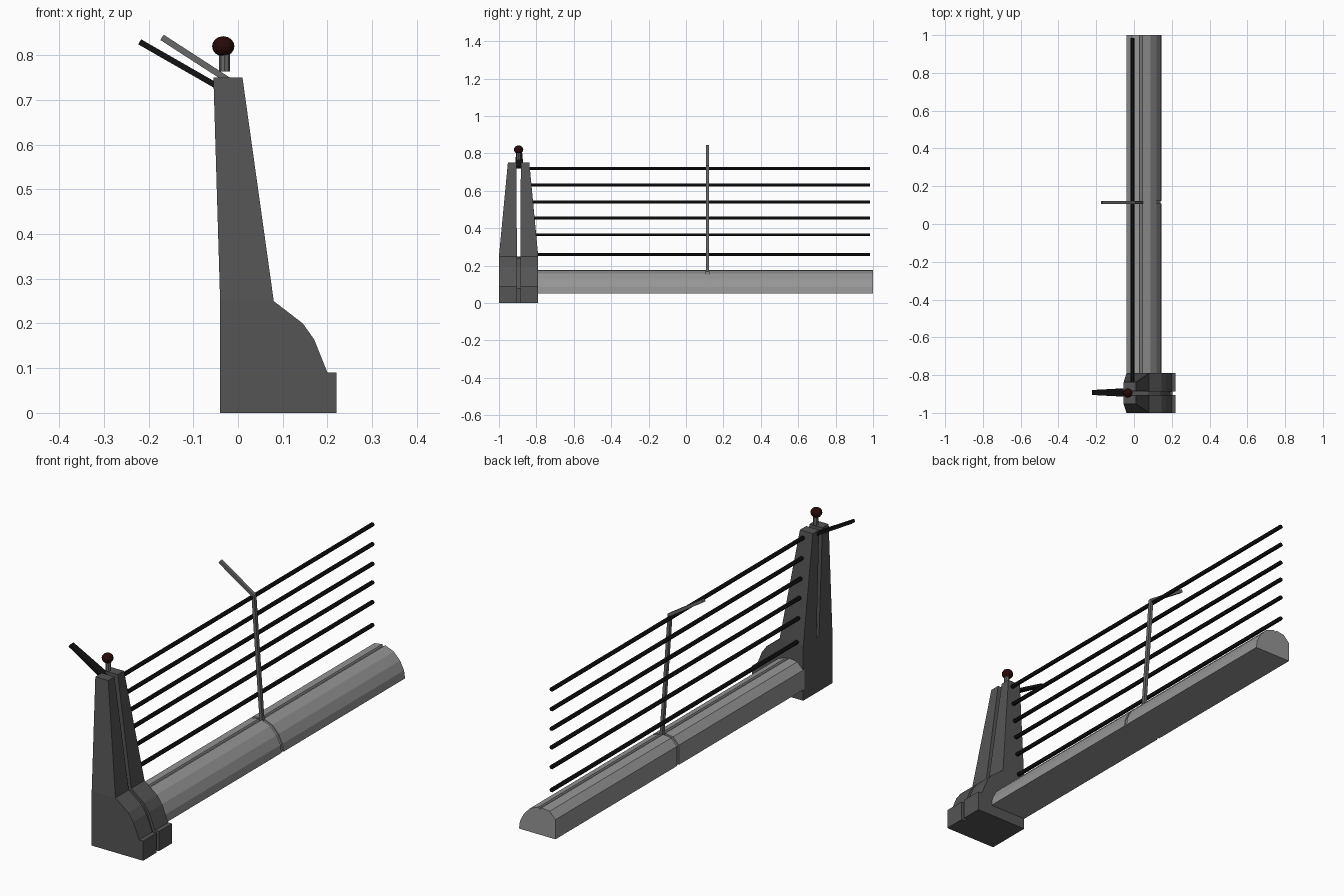
import bpy, bmesh, math
from mathutils import Vector

if "Cube" in bpy.data.objects:
    bpy.data.objects.remove(bpy.data.objects["Cube"])


def material(name, r, g, b):
    m = bpy.data.materials.new(name)
    m.diffuse_color = (r, g, b, 1)
    m.use_nodes = True
    m.node_tree.nodes["Principled BSDF"].inputs["Base Color"].default_value = m.diffuse_color
    return m


CONCRETE = material("light_concrete", 0.3, 0.3, 0.3)
DARK = material("dark_concrete", 0.09, 0.09, 0.09)
METAL = material("grey_metal", 0.14, 0.14, 0.14)
BLACK = material("black_metal", 0.006, 0.006, 0.006)
RED = material("dark_red", 0.02, 0.003, 0.003)


def build(name, verts, faces, mat):
    mesh = bpy.data.meshes.new(name)
    mesh.from_pydata([tuple(v) for v in verts], [], faces)
    bm = bmesh.new()
    bm.from_mesh(mesh)
    bmesh.ops.recalc_face_normals(bm, faces=bm.faces)
    bm.to_mesh(mesh)
    bm.free()
    mesh.materials.append(mat)
    ob = bpy.data.objects.new(name, mesh)
    bpy.context.collection.objects.link(ob)
    return ob


def loft(name, rings, mat):
    n = len(rings[0])
    faces = [list(range(n)), [(len(rings) - 1) * n + i for i in range(n)]]
    for r in range(len(rings) - 1):
        for i in range(n):
            j = (i + 1) % n
            faces.append([r * n + i, r * n + j, (r + 1) * n + j, (r + 1) * n + i])
    return build(name, [v for ring in rings for v in ring], faces, mat)


def prism(name, profile, y0, y1, mat):
    return loft(name, [[(x, y, z) for x, z in profile] for y in (y0, y1)], mat)


def bar(name, path, y, widths, thick, mat):
    # mitred flat bar following a path in the xz plane
    pts = [Vector(p) for p in path]
    rings = []
    for i, p in enumerate(pts):
        dirs = []
        if i > 0:
            dirs.append((p - pts[i - 1]).normalized())
        if i < len(pts) - 1:
            dirs.append((pts[i + 1] - p).normalized())
        d = sum(dirs, Vector((0, 0))).normalized()
        n = Vector((-d.y, d.x)) * thick / 2 / d.dot(dirs[0])
        w = widths[i] / 2
        rings.append([(p.x + s * n.x, y + t * w, p.y + s * n.y)
                      for s, t in ((1, 1), (1, -1), (-1, -1), (-1, 1))])
    return loft(name, rings, mat)


YC = -0.895


def half_width(z):
    return 0.105 - 0.0475 * max(0, z - 0.25) / 0.5


# end post: two mirrored halves with an open slot between them
post = [(-0.04, 0), (0.22, 0), (0.22, 0.09), (0.2, 0.09), (0.17, 0.165),
        (0.145, 0.2), (0.08, 0.25), (0.01, 0.75), (-0.055, 0.75), (-0.04, 0.25)]
n = len(post)
for side, name in ((-1, "post_front_half"), (1, "post_back_half")):
    outer = [(x, YC + side * half_width(z), z) for x, z in post]
    inner = [(x, YC + side * (0.009 + 0.006 * max(0, z - 0.25)), z) for x, z in post]
    faces = []
    for o in (0, n):
        faces += [[o + i for i in (0, 1, 2, 3, 4, 5, 6, 9)], [o + i for i in (6, 7, 8, 9)]]
    faces += [[i, (i + 1) % n, n + (i + 1) % n, n + i] for i in range(n)]
    build(name, outer + inner, faces, DARK)

# recessed core filling the lower part of the slot
core = [(-0.04, 0), (0.205, 0), (0.205, 0.08), (0.19, 0.08), (0.16, 0.16),
        (0.138, 0.192), (0.075, 0.24), (-0.04, 0.25)]
prism("post_core", core, YC - 0.01, YC + 0.01, DARK)

# barrier: rounded low-poly section with a shallow top groove, in two lengths
barrier = [(-0.04, 0.05), (0.145, 0.05), (0.14, 0.085), (0.12, 0.125), (0.088, 0.158),
           (0.045, 0.175), (0.042, 0.168), (0.033, 0.168), (0.03, 0.176),
           (-0.01, 0.17), (-0.04, 0.14)]
prism("barrier_near", barrier, -0.8, 0.108, CONCRETE)
prism("barrier_far", barrier, 0.122, 1.0, CONCRETE)
joint = [(0.05 + (x - 0.05) * 0.95, 0.05 + (z - 0.05) * 0.95) for x, z in barrier]
prism("barrier_joint", joint, 0.107, 0.123, CONCRETE)

# six hexagonal rails
for i, z in enumerate((0.26, 0.365, 0.455, 0.54, 0.63, 0.72)):
    hexa = [(-0.008 + 0.01 * math.cos(a * math.pi / 3), z + 0.009 * math.sin(a * math.pi / 3))
            for a in range(6)]
    prism(f"rail_{i + 1}", hexa, YC + half_width(z) - 0.012, 0.985, BLACK)

# bent support pole and the tapered arm on the post
bar("support_pole", [(0.042, 0.155), (0.0, 0.73), (-0.17, 0.84)], 0.115,
    (0.016, 0.016, 0.016), 0.014, METAL)
bar("post_arm", [(-0.035, 0.724), (-0.22, 0.83)], YC + 0.003, (0.046, 0.026), 0.013, BLACK)

# lamp
bpy.ops.mesh.primitive_cylinder_add(vertices=8, radius=0.012, depth=0.045,
                                    location=(-0.03, YC, 0.7865))
stem = bpy.context.object
stem.name = "lamp_stem"
stem.data.materials.append(METAL)
bpy.ops.mesh.primitive_uv_sphere_add(segments=12, ring_count=8, radius=0.025,
                                     location=(-0.033, YC, 0.82), scale=(1, 1, 0.9))
lamp = bpy.context.object
lamp.name = "lamp_globe"
lamp.data.materials.append(RED)
